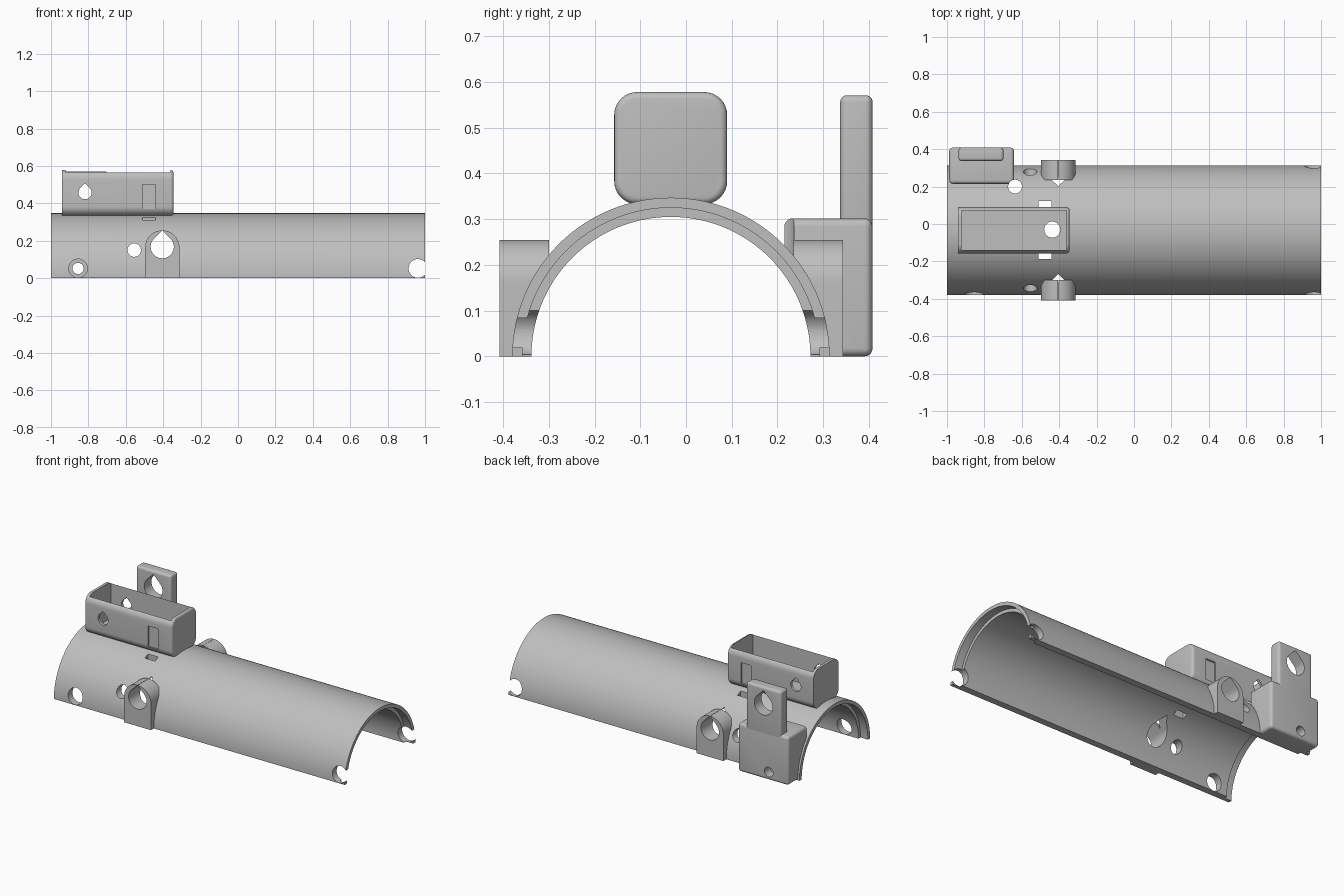
import bpy, bmesh, math
from mathutils import Matrix, Vector

if "Cube" in bpy.data.objects:
    bpy.data.objects.remove(bpy.data.objects["Cube"])

CY = -0.033          # y of the shell axis
R_OUT, R_MID, R_IN = 0.347, 0.325, 0.305

grey = bpy.data.materials.new("light_grey")
grey.diffuse_color = (0.52, 0.52, 0.52, 1)
grey.use_nodes = True
grey.node_tree.nodes["Principled BSDF"].inputs["Base Color"].default_value = grey.diffuse_color


def make(name, bm):
    bmesh.ops.recalc_face_normals(bm, faces=bm.faces)
    me = bpy.data.meshes.new(name)
    bm.to_mesh(me)
    bm.free()
    ob = bpy.data.objects.new(name, me)
    bpy.context.collection.objects.link(ob)
    me.materials.append(grey)
    return ob


def prism(name, pts, direction):
    """Closed outline of 3D points, extruded along a direction."""
    bm = bmesh.new()
    f = bm.faces.new([bm.verts.new(p) for p in pts])
    ext = bmesh.ops.extrude_face_region(bm, geom=[f])
    bmesh.ops.translate(bm, vec=Vector(direction),
                        verts=[v for v in ext["geom"] if isinstance(v, bmesh.types.BMVert)])
    return make(name, bm)


def box(name, lo, hi, bevel=0.0, pick=lambda e: True):
    bm = bmesh.new()
    bmesh.ops.create_cube(bm, size=1)
    for v in bm.verts:
        v.co = [hi[i] if v.co[i] > 0 else lo[i] for i in range(3)]
    if bevel:
        bmesh.ops.bevel(bm, geom=[e for e in bm.edges if pick(e)], offset=bevel,
                        segments=5, profile=0.5, affect='EDGES')
    return make(name, bm)


def arc(r, a0, a1, n):
    return [(r * math.cos(math.radians(a0 + (a1 - a0) * i / n)),
             r * math.sin(math.radians(a0 + (a1 - a0) * i / n))) for i in range(n + 1)]


def hole_y(x, z, r, y0=-1.0, y1=1.0, drop=False):
    """Round or teardrop cutter running along y."""
    pts = arc(r, -225, 45, 30) + [(0, r * 1.414)] if drop else arc(r, 0, 360, 40)[:-1]
    return prism("cutter", [(x + a, y0, z + b) for a, b in pts], (0, y1 - y0, 0))


def hole_z(x, y, r):
    return prism("cutter", [(x + a, y + b, 0.1) for a, b in arc(r, 0, 360, 40)[:-1]], (0, 0, 0.35))


def bore():
    """Cylinder that trims attached parts inside the shell wall."""
    pts = [(-1.2, CY + a, b) for a, b in arc(0.335, 0, 360, 96)[:-1]]
    return prism("cutter", pts, (2.4, 0, 0))


def cut(ob, cutters):
    for c in cutters:
        c.hide_render = True
        m = ob.modifiers.new("cut", 'BOOLEAN')
        m.operation, m.solver, m.object = 'DIFFERENCE', 'EXACT', c
    bpy.context.view_layer.update()
    me = bpy.data.meshes.new_from_object(
        ob.evaluated_get(bpy.context.evaluated_depsgraph_get()))
    ob.modifiers.clear()
    ob.data = me
    for c in cutters:
        bpy.data.objects.remove(c)


# Half-tube shell with a stepped recess inside each end
bm = bmesh.new()
prof = [(-1, R_OUT), (1, R_OUT), (1, R_MID), (0.95, R_MID), (0.95, R_IN),
        (-0.95, R_IN), (-0.95, R_MID), (-1, R_MID)]
face = bm.faces.new([bm.verts.new((x, CY + r, 0)) for x, r in prof])
start = face.copy()
bmesh.ops.spin(bm, geom=[face], cent=(0, CY, 0), axis=(1, 0, 0), dvec=(0, 0, 0),
               angle=math.pi, steps=96, use_duplicate=False)
bmesh.ops.remove_doubles(bm, verts=bm.verts, dist=1e-5)
shell = make("shell", bm)
cut(shell, [
    hole_y(-0.855, 0.052, 0.05), hole_y(0.962, 0.052, 0.05),      # screw holes
    hole_y(-0.555, 0.15, 0.036),                                  # side holes
    hole_y(-0.405, 0.168, 0.062, drop=True),                      # boss holes
    hole_z(-0.636, 0.2, 0.037), hole_z(-0.437, -0.03, 0.043),     # cable holes
    box("cutter", (-0.51, -0.187, 0.2), (-0.44, -0.155, 0.5)),    # strap slots
    box("cutter", (-0.51, 0.091, 0.2), (-0.44, 0.123, 0.5))])

# Round-topped side bosses with teardrop holes
parts = [shell]
for side, y0 in (("front", -0.408), ("back", 0.235)):
    pts = [(-0.497, y0, 0)] + [(-0.405 + a, y0, 0.163 + b) for a, b in arc(0.092, 180, 0, 32)]
    boss = prism(side + "_boss", pts + [(-0.313, y0, 0)], (0, 0.108, 0))
    cut(boss, [bore(), hole_y(-0.405, 0.168, 0.062, drop=True)])
    parts.append(boss)

# Mounting block on the back
block = box("mount_block", (-0.988, 0.215, 0), (-0.642, 0.408, 0.302), 0.018)
cut(block, [bore(), hole_z(-0.636, 0.2, 0.037), hole_y(-0.855, 0.052, 0.03),
            hole_y(-0.855, 0.052, 0.05, 0.2, 0.35)])

# Upright plate on the block
post = box("mount_post", (-0.938, 0.337, 0.27), (-0.698, 0.408, 0.571), 0.015)
cut(post, [hole_y(-0.818, 0.46, 0.063, drop=True)])

# Open-topped tray with rounded long edges and rounded right end
def lengthwise(e):
    return abs(e.verts[0].co.x - e.verts[1].co.x) > 0.1

bm = bmesh.new()
bmesh.ops.create_cube(bm, size=1)
for v in bm.verts:
    v.co = (-0.345 if v.co.x > 0 else -0.94, 0.09 if v.co.y > 0 else -0.157,
            0.578 if v.co.z > 0 else 0.333)
bmesh.ops.bevel(bm, geom=[e for e in bm.edges if lengthwise(e)], offset=0.05,
                segments=8, profile=0.5, affect='EDGES')
rim = [e for e in bm.edges if all(v.co.x > -0.35 for v in e.verts)]
bmesh.ops.bevel(bm, geom=rim, offset=0.015, segments=4, profile=0.5, affect='EDGES')
tray = make("tray", bm)
cut(tray, [
    box("cutter", (-0.923, -0.14, 0.352), (-0.362, 0.073, 0.7)),
    hole_y(-0.818, 0.457, 0.035, drop=True),
    hole_z(-0.437, -0.03, 0.043),
    box("cutter", (-0.51, -0.3, 0.37), (-0.44, -0.147, 0.5)),
    box("cutter", (-0.51, 0.08, 0.37), (-0.44, 0.3, 0.5))])
parts += [block, post, tray]

# Smooth the curved surfaces, keep hard edges
for ob in bpy.context.scene.objects:
    ob.select_set(ob in parts)
bpy.context.view_layer.objects.active = shell
bpy.ops.object.shade_smooth_by_angle(angle=math.radians(30))
